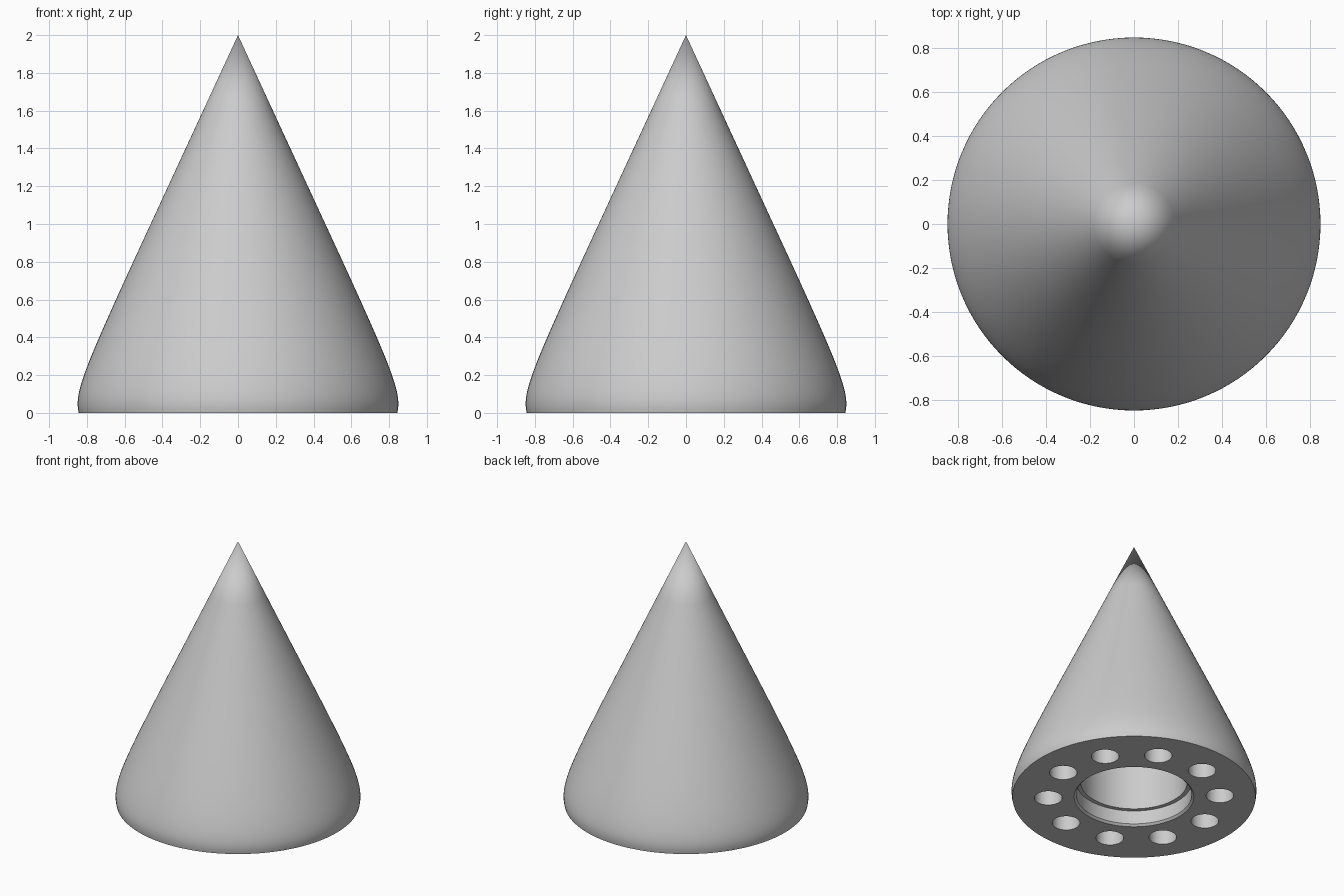
import bpy
import bmesh
from math import cos, sin, radians, tau
from mathutils import Vector
from mathutils.geometry import interpolate_bezier

if "Cube" in bpy.data.objects:
    bpy.data.objects.remove(bpy.data.objects["Cube"])

SEGMENTS = 128
HOLES = 10

grey = bpy.data.materials.new("light_grey")
grey.use_nodes = True
colour = (0.6, 0.6, 0.6, 1)
grey.diffuse_color = colour
grey.node_tree.nodes["Principled BSDF"].inputs["Base Color"].default_value = colour


def finish(name, bm):
    """Turn a bmesh into a named object."""
    bmesh.ops.recalc_face_normals(bm, faces=bm.faces)
    mesh = bpy.data.meshes.new(name)
    bm.to_mesh(mesh)
    bm.free()
    obj = bpy.data.objects.new(name, mesh)
    bpy.context.collection.objects.link(obj)
    mesh.materials.append(grey)
    return obj


def lathe(name, points):
    """Revolve (radius, height) points around the z axis."""
    bm = bmesh.new()
    verts = [bm.verts.new((r, 0, z)) for r, z in points]
    edges = [bm.edges.new(pair) for pair in zip(verts, verts[1:])]
    bmesh.ops.spin(bm, geom=verts + edges, axis=(0, 0, 1), cent=(0, 0, 0),
                   angle=tau, steps=SEGMENTS, use_duplicate=False)
    bmesh.ops.remove_doubles(bm, verts=bm.verts, dist=0.0001)
    return finish(name, bm)


# Outer flank: straight from the tip, curving in to the widest ring
tip = [(0, 2), (0.185, 1.6), (0.37, 1.2)]
curve = interpolate_bezier(Vector((0.555, 0.8)), Vector((0.77, 0.33)),
                           Vector((0.849, 0.15)), Vector((0.849, 0.05)), 16)
flank = tip + [(p.x, p.y) for p in curve] + [(0.848, 0.025), (0.843, 0)]

# Stepped central bore with a chamfered mouth
bore = [(0.415, 0), (0.4, 0.015), (0.4, 0.118), (0.37, 0.118), (0.37, 0.6), (0, 0.6)]
cone = lathe("cone_body", flank + bore)

# Ring of round holes in the underside
bm = bmesh.new()
for i in range(HOLES):
    a = radians(30.4) + i * tau / HOLES
    ring = bmesh.ops.create_cone(bm, cap_ends=True, segments=32,
                                 radius1=0.096, radius2=0.096, depth=0.5)
    bmesh.ops.translate(bm, verts=ring["verts"],
                        vec=(0.595 * cos(a), 0.595 * sin(a), 0))
cutter = finish("hole_cutter", bm)
cutter.hide_render = True

bpy.ops.object.select_all(action="DESELECT")
cone.select_set(True)
bpy.context.view_layer.objects.active = cone
drill = cone.modifiers.new("drill_holes", "BOOLEAN")
drill.operation = "DIFFERENCE"
drill.solver = "EXACT"
drill.object = cutter
bpy.ops.object.modifier_apply(modifier=drill.name)
bpy.data.objects.remove(cutter)
bpy.ops.object.shade_smooth_by_angle(angle=radians(30))
